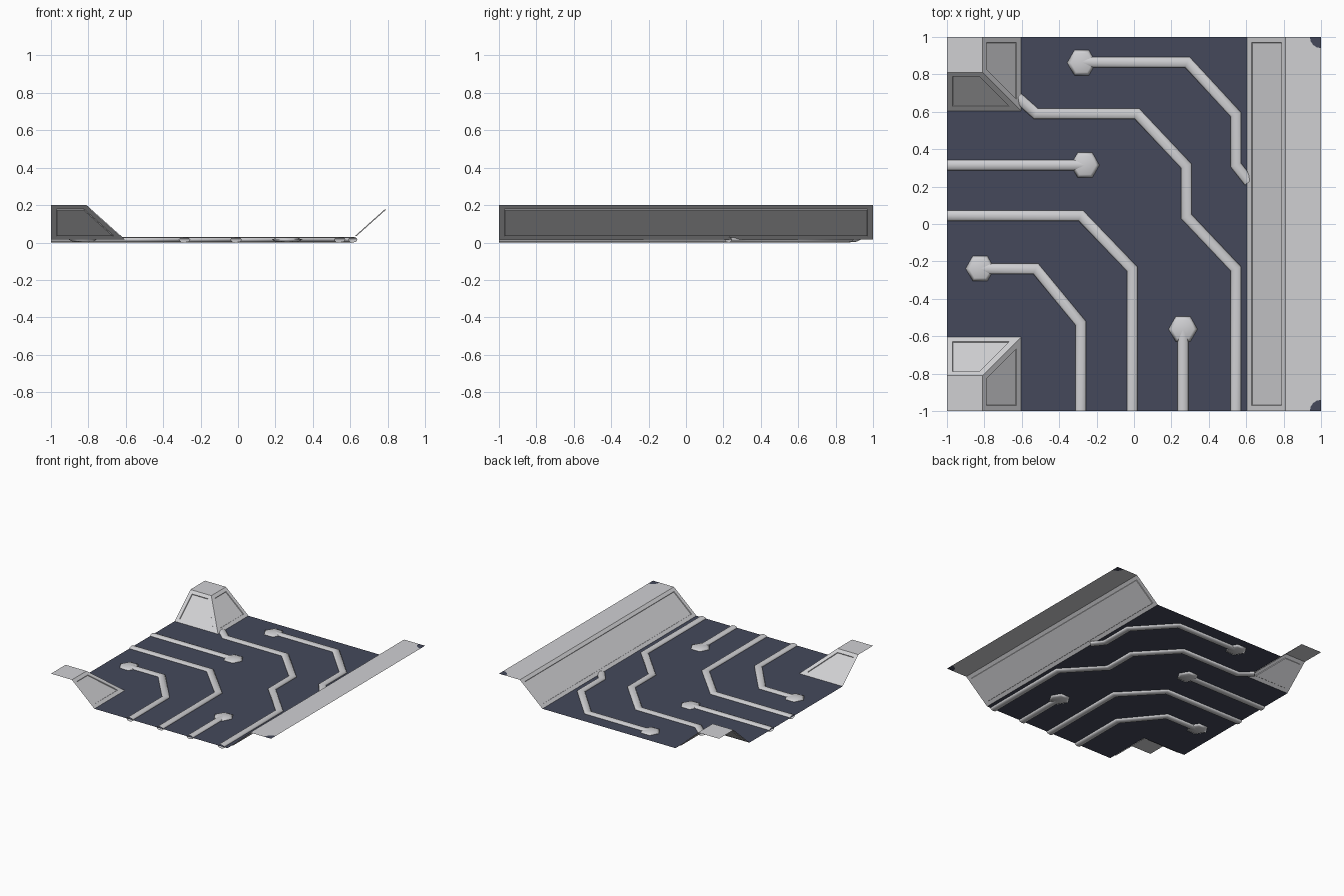
import bpy, bmesh, math
from mathutils import Vector, Matrix

if "Cube" in bpy.data.objects:
    bpy.data.objects.remove(bpy.data.objects["Cube"])


def material(name, rgb):
    m = bpy.data.materials.new(name)
    m.diffuse_color = (*rgb, 1)
    m.use_nodes = True
    m.node_tree.nodes["Principled BSDF"].inputs["Base Color"].default_value = m.diffuse_color
    return m


GREY = material("light grey metal", (0.63, 0.63, 0.65))
DARK = material("dark blue floor", (0.058, 0.066, 0.105))
FLOOR, TOP = 0.017, 0.2      # floor height and ledge height
IN, OUT = 0.605, 0.81        # foot and crest of the slopes


def finish(name, bm, mats, smooth=False):
    me = bpy.data.meshes.new(name)
    bm.to_mesh(me)
    bm.free()
    for m in mats:
        me.materials.append(m)
    for p in me.polygons:
        p.use_smooth = smooth
    ob = bpy.data.objects.new(name, me)
    bpy.context.collection.objects.link(ob)
    return ob


def face(bm, pts, mat=0, panel=False):
    """Upward-facing polygon, optionally with a recessed panel."""
    f = bm.faces.new([bm.verts.new(p) for p in pts])
    f.material_index = mat
    f.normal_update()
    if f.normal.z < 0:
        f.normal_flip()
    if panel:
        bmesh.ops.inset_individual(bm, faces=[f], thickness=0.03, use_even_offset=True)
        f.normal_update()
        n = f.normal.copy()
        # step the panel back with narrow side walls
        bmesh.ops.inset_individual(bm, faces=[f], thickness=0.002, depth=-0.006,
                                   use_even_offset=True)


# Floor with two notched corners
bm = bmesh.new()
face(bm, [(x, y, FLOOR) for x, y in
          [(-1, -IN), (-IN, -IN), (-IN, -1), (IN, -1), (IN, 1), (-IN, 1), (-IN, IN), (-1, IN)]])
finish("floor", bm, [DARK])

# Long sloped wall with flat ledge and dark rounded corners
bm = bmesh.new()
face(bm, [(IN, -1, FLOOR), (IN, 1, FLOOR), (OUT, 1, TOP), (OUT, -1, TOP)], panel=True)
R = 0.06


def arc(s):
    return [(1 - R * math.sin(math.pi / 8 * i), s * (1 - R * math.cos(math.pi / 8 * i)), TOP)
            for i in range(5)]


face(bm, [(OUT, -1, TOP)] + arc(-1)[::-1] + arc(1) + [(OUT, 1, TOP)])
for s in (-1, 1):
    face(bm, [(1, s, TOP)] + arc(s), mat=1)
finish("side_wall", bm, [GREY, DARK])

# Two corner blocks: two slopes and a cap each
for s, name in ((-1, "front_corner"), (1, "back_corner")):
    bm = bmesh.new()
    face(bm, [(-1, s * IN, FLOOR), (-IN, s * IN, FLOOR), (-OUT, s * OUT, TOP), (-1, s * OUT, TOP)],
         panel=True)
    face(bm, [(-IN, s, FLOOR), (-IN, s * IN, FLOOR), (-OUT, s * OUT, TOP), (-OUT, s, TOP)],
         panel=True)
    face(bm, [(-1, s * OUT, TOP), (-OUT, s * OUT, TOP), (-OUT, s, TOP), (-1, s, TOP)])
    finish(name, bm, [GREY])

# Flattened pipes swept along the floor with mitred bends
SIDES, HW, HH = 8, 0.03, 0.015


def pipe(name, path):
    bm = bmesh.new()
    pts = [Vector(p) for p in path]
    rings = []
    for i, p in enumerate(pts):
        a = (p - pts[i - 1]).normalized() if i else (pts[1] - p).normalized()
        b = (pts[i + 1] - p).normalized() if i < len(pts) - 1 else a
        t = (a + b).normalized()
        side = Vector((-t.y, t.x)) / t.dot(a)
        ring = []
        for k in range(SIDES):
            w = 2 * math.pi * k / SIDES
            q = p + side * HW * math.cos(w)
            ring.append(bm.verts.new((q.x, q.y, HH + HH * math.sin(w))))
        rings.append(ring)
    for r0, r1 in zip(rings, rings[1:]):
        for k in range(SIDES):
            j = (k + 1) % SIDES
            bm.faces.new((r0[k], r0[j], r1[j], r1[k]))
    bmesh.ops.recalc_face_normals(bm, faces=bm.faces[:])
    finish(name, bm, [GREY], True)


pipe("pipe_back", [(-0.28, 0.865), (0.285, 0.865), (0.545, 0.585), (0.545, 0.315), (0.615, 0.225)])
pipe("pipe_long", [(-0.62, 0.675), (-0.525, 0.59), (0.015, 0.59), (0.28, 0.31), (0.28, 0.04),
                   (0.545, -0.24), (0.545, -1)])
pipe("pipe_left", [(-1, 0.315), (-0.26, 0.315)])
pipe("pipe_middle", [(-1, 0.045), (-0.285, 0.045), (-0.01, -0.24), (-0.01, -1)])
pipe("pipe_front", [(-0.82, -0.24), (-0.525, -0.24), (-0.285, -0.53), (-0.285, -1)])
pipe("pipe_short", [(0.262, -0.56), (0.262, -1)])

# Six-sided flattened knobs on the pipe ends
for i, (x, y) in enumerate([(-0.28, 0.862), (-0.262, 0.315), (-0.823, -0.238), (0.262, -0.562)]):
    bm = bmesh.new()
    bmesh.ops.create_uvsphere(bm, u_segments=6, v_segments=4, radius=1,
                              matrix=Matrix.Translation((x, y, HH))
                              @ Matrix.Diagonal((0.082, 0.082, HH, 1))
                              @ Matrix.Rotation(math.pi / 6, 4, 'Z'))
    finish(f"pipe_knob_{i + 1}", bm, [GREY], True)
